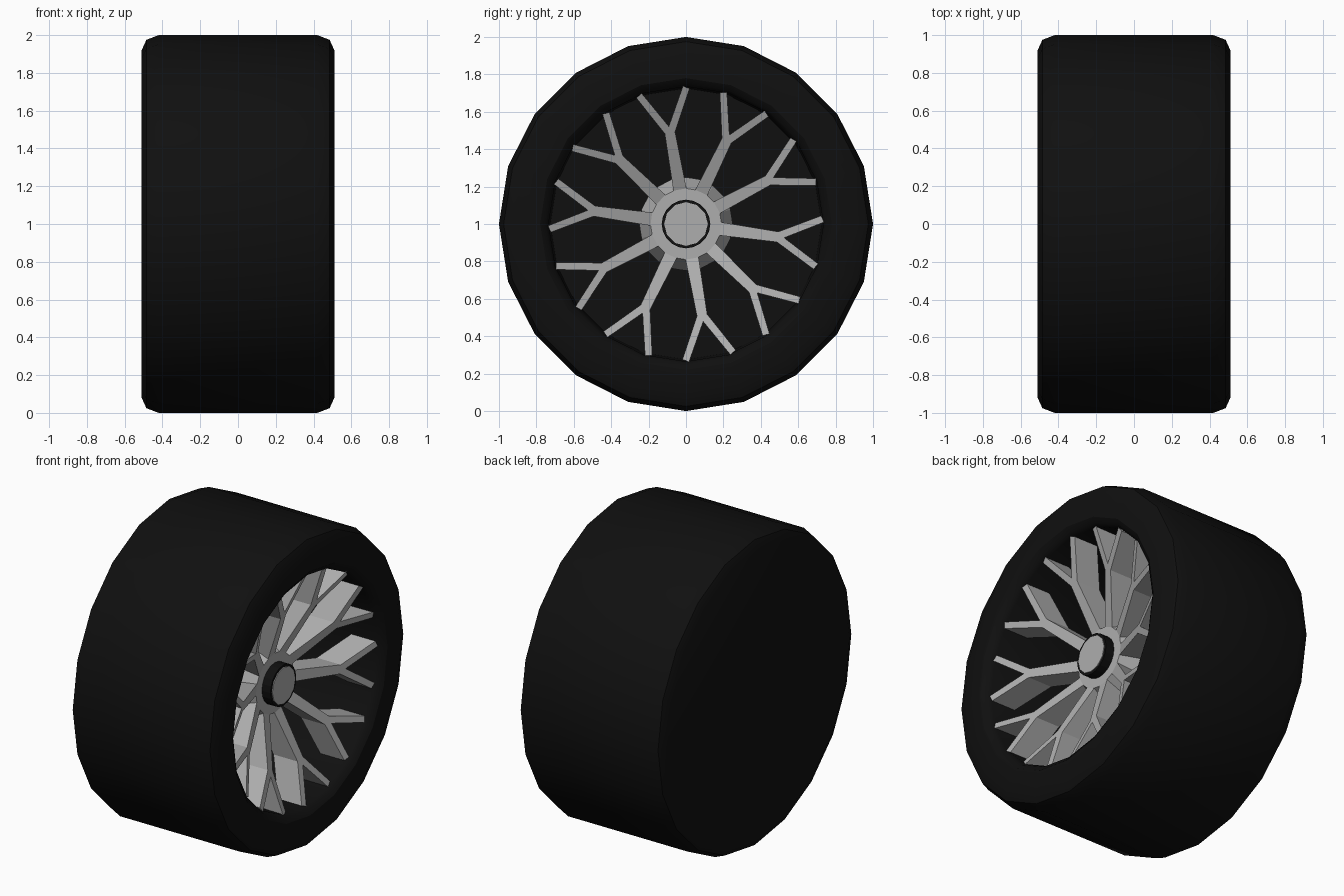
import bpy, bmesh, math

if "Cube" in bpy.data.objects:
    bpy.data.objects.remove(bpy.data.objects["Cube"])

def material(name, v):
    m = bpy.data.materials.new(name)
    m.diffuse_color = (v, v, v, 1)
    m.use_nodes = True
    m.node_tree.nodes["Principled BSDF"].inputs["Base Color"].default_value = m.diffuse_color
    return m

BLACK = material("rubber_black", 0.005)
SILVER = material("rim_silver", 0.42)

def finish(bm, name, mat, smooth=None):
    bmesh.ops.remove_doubles(bm, verts=bm.verts, dist=1e-5)
    bmesh.ops.recalc_face_normals(bm, faces=bm.faces)
    me = bpy.data.meshes.new(name)
    bm.to_mesh(me)
    bm.free()
    ob = bpy.data.objects.new(name, me)
    bpy.context.collection.objects.link(ob)
    ob.location = (0, 0, 1)
    me.materials.append(mat)
    if smooth:
        bpy.ops.object.select_all(action='DESELECT')
        ob.select_set(True)
        bpy.context.view_layer.objects.active = ob
        bpy.ops.object.shade_smooth_by_angle(angle=math.radians(smooth))
    return ob

def lathe(name, profile, sides, mat, smooth=None):
    """Spin an (x, radius) profile around the wheel axis (x)."""
    bm = bmesh.new()
    rings = []
    for x, r in profile:
        if r == 0:
            rings.append([bm.verts.new((x, 0, 0))] * sides)
        else:
            rings.append([bm.verts.new((x, r * math.cos(math.tau * i / sides),
                                        r * math.sin(math.tau * i / sides)))
                          for i in range(sides)])
    for a, b in zip(rings, rings[1:]):
        for i in range(sides):
            j = (i + 1) % sides
            quad = list(dict.fromkeys((a[i], a[j], b[j], b[i])))
            bm.faces.new(quad)
    return finish(bm, name, mat, smooth)

# Tyre with closed back, rolled shoulders and a deep open barrel on the right
lathe("tyre", [(-0.51, 0), (-0.51, 0.92), (-0.485, 0.975), (-0.42, 1.0),
               (0.42, 1.0), (0.485, 0.975), (0.51, 0.92), (0.51, 0.78),
               (0.49, 0.75), (0.46, 0.735), (-0.30, 0.725), (-0.30, 0)],
      20, BLACK, 30)

# Flared hub
lathe("hub", [(0.03, 0), (0.03, 0.25), (0.13, 0.25), (0.26, 0.19), (0.26, 0)], 20, SILVER)

# Protruding cap: black collar with a silver face
lathe("cap_collar", [(0.25, 0), (0.25, 0.13), (0.32, 0.13), (0.32, 0)], 20, BLACK)
lathe("cap_face", [(0.318, 0), (0.318, 0.117), (0.325, 0.117), (0.325, 0)], 12, SILVER)

# Ten forked spokes, dished outward toward the rim
half = [(0.16, 0.036), (0.495, 0.028), (0.71, 0.145), (0.729, 0.112)]
outline = half + [(0.53, 0)] + [(u, -t) for u, t in reversed(half)]
DEPTH = 0.17
bm = bmesh.new()
for k in range(10):
    a = math.radians(-8 + 36 * k)
    c, s = math.cos(a), math.sin(a)
    def ring(dx):
        return [bm.verts.new((0.265 + 0.39 * (u - 0.2) + dx, u * c - t * s, u * s + t * c))
                for u, t in outline]
    front, back = ring(0), ring(-DEPTH)
    bm.faces.new(front)
    bm.faces.new(back[::-1])
    n = len(outline)
    for i in range(n):
        j = (i + 1) % n
        bm.faces.new((front[i], back[i], back[j], front[j]))
finish(bm, "forked_spokes", SILVER)
